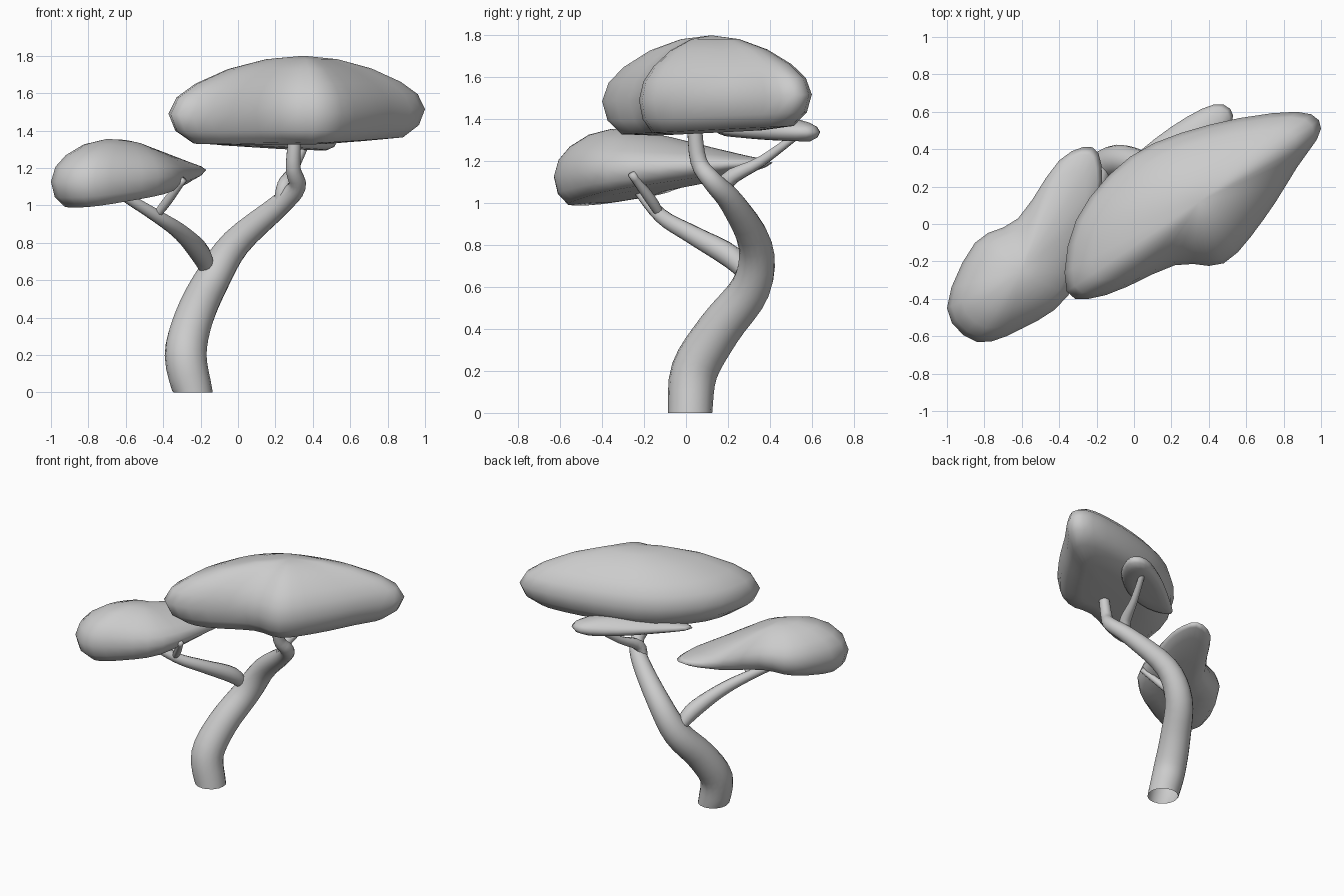
import bpy, bmesh, math
from mathutils import Vector, Matrix

cube = bpy.data.objects.get("Cube")
if cube:
    bpy.data.objects.remove(cube, do_unlink=True)

grey = bpy.data.materials.new("plain_grey")
grey.use_nodes = True
colour = (0.6, 0.6, 0.6, 1)
grey.diffuse_color = colour
grey.node_tree.nodes["Principled BSDF"].inputs["Base Color"].default_value = colour


def smooth_path(points, steps, closed=False):
    """Pass a rounded path through points of any dimension."""
    pts = [Vector(p) for p in points]
    n = len(pts)
    pick = (lambda i: pts[i % n]) if closed else (lambda i: pts[max(0, min(n - 1, i))])
    path = []
    for i in range(n if closed else n - 1):
        a, b, c, d = (pick(i + k) for k in (-1, 0, 1, 2))
        for s in range(steps):
            t = s / steps
            path.append(b + (c - a) * t / 2 + (a * 2 - b * 5 + c * 4 - d) * t**2 / 2
                        + (b * 3 - a - c * 3 + d) * t**3 / 2)
    if not closed:
        path.append(pts[-1])
    return path


def bridge(bm, lower, upper):
    n = len(lower)
    for i in range(n):
        j = (i + 1) % n
        bm.faces.new((lower[i], lower[j], upper[j], upper[i]))


def finish(name, bm):
    bmesh.ops.recalc_face_normals(bm, faces=bm.faces)
    mesh = bpy.data.meshes.new(name)
    bm.to_mesh(mesh)
    bm.free()
    mesh.materials.append(grey)
    mesh.shade_smooth()
    obj = bpy.data.objects.new(name, mesh)
    bpy.context.collection.objects.link(obj)
    return obj


def limb(name, points, sides=12, flat_base=False):
    """Tapered tube through (x, y, z, radius) points."""
    path = smooth_path(points, 4)
    bm = bmesh.new()
    rings = []
    across = Vector((1, 0, 0))
    for i, p in enumerate(path):
        ahead = path[min(i + 1, len(path) - 1)].xyz - path[max(i - 1, 0)].xyz
        if flat_base and i == 0:
            ahead = Vector((0, 0, 1))
        ahead.normalize()
        across = (across - ahead * across.dot(ahead)).normalized()
        other = ahead.cross(across)
        rings.append([bm.verts.new(p.xyz + (across * math.cos(a) + other * math.sin(a)) * p.w)
                      for a in (math.tau * k / sides for k in range(sides))])
    for lower, upper in zip(rings, rings[1:]):
        bridge(bm, lower, upper)
    bm.faces.new(rings[-1])
    if not flat_base:
        bm.faces.new(rings[0])
    return finish(name, bm)


# Section of a foliage pad: (share of the outline, share of the thickness)
PAD = [(.5, 0), (.82, .03), (.95, .17), (1, .36), (.94, .54),
       (.8, .69), (.56, .85), (.28, .96)]


def pad(name, outline, centre, low, high, low_tilt, high_tilt):
    """Domed foliage pad over an outline, between two tilted planes."""
    rim = smooth_path(outline, 3, closed=True)
    mid = Vector(centre)
    low_tilt, high_tilt = Vector(low_tilt), Vector(high_tilt)
    bm = bmesh.new()

    def point(offset, share):
        base = low + low_tilt.dot(offset)
        top = high + high_tilt.dot(offset)
        return bm.verts.new((*(mid + offset), base + (top - base) * share))

    rings = [[point((p - mid) * size, share) for p in rim] for size, share in PAD]
    for lower, upper in zip(rings, rings[1:]):
        bridge(bm, lower, upper)
    for ring, share in ((rings[0], 0), (rings[-1], 1)):
        tip = point(Vector((0, 0)), share)
        for i, v in enumerate(ring):
            bm.faces.new((v, ring[(i + 1) % len(ring)], tip))
    return finish(name, bm)


# Trunk and branches
limb("trunk", [(-.24, .02, 0, .105), (-.28, .04, .2, .112), (-.235, .16, .4, .105),
               (-.14, .31, .6, .095), (-.01, .33, .8, .08), (.22, .22, 1, .06),
               (.315, .13, 1.1, .048), (.295, .06, 1.2, .04), (.305, .04, 1.38, .035)],
     sides=16, flat_base=True)
limb("side_branch", [(-.16, .31, .63, .03), (-.2, .22, .74, .055), (-.3, .03, .85, .045),
                     (-.43, -.12, .94, .035), (-.66, -.24, 1.08, .025)])
limb("side_twig", [(-.44, -.12, .94, .02), (-.38, -.17, 1.02, .026), (-.29, -.26, 1.14, .018)],
     sides=8)
limb("upper_twig", [(.22, .19, 1.0, .03), (.25, .2, 1.11, .04), (.3, .36, 1.2, .026),
                    (.37, .55, 1.34, .018)], sides=8)

# Foliage pads
pad("top_foliage", [(-.36, -.36), (-.15, -.38), (.22, -.22), (.48, -.21), (.69, .02),
                    (.87, .3), (1, .51), (.87, .6), (.4, .53), (-.02, .36), (-.31, .02)],
    (.35, .12), 1.335, 1.8, (0, .05), (0, 0))
pad("side_foliage", [(-1, -.45), (-.85, -.1), (-.62, .03), (-.4, .34), (-.22, .41),
                     (-.17, .25), (-.22, 0), (-.35, -.38), (-.6, -.56), (-.84, -.63)],
    (-.6, -.25), 1.04, 1.35, (.12, .12), (-.1, -.1))
pad("small_foliage", [(-.18, .18), (-.05, .32), (.2, .52), (.43, .64), (.53, .58),
                      (.45, .4), (.25, .23), (0, .14)],
    (.22, .38), 1.305, 1.41, (-.03, -.04), (.04, .04))
